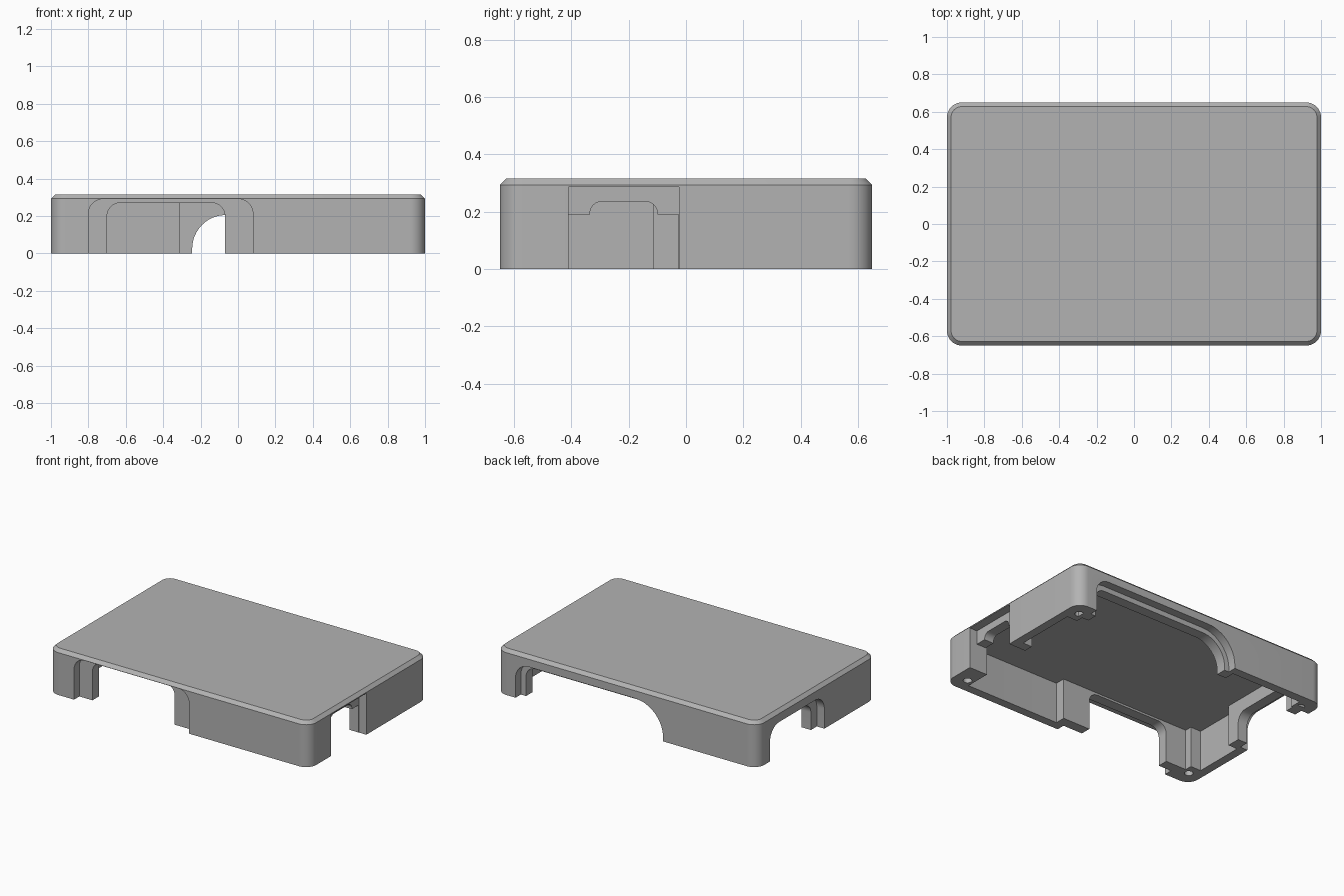
import bpy, bmesh, math
from mathutils import Vector

if "Cube" in bpy.data.objects:
    bpy.data.objects.remove(bpy.data.objects["Cube"])

grey = bpy.data.materials.new("plain_grey")
grey.diffuse_color = (0.45, 0.45, 0.45, 1)
grey.use_nodes = True
grey.node_tree.nodes["Principled BSDF"].inputs["Base Color"].default_value = grey.diffuse_color


def finish(name, bm):
    bmesh.ops.recalc_face_normals(bm, faces=bm.faces)
    me = bpy.data.meshes.new(name)
    bm.to_mesh(me)
    bm.free()
    me.materials.append(grey)
    ob = bpy.data.objects.new(name, me)
    bpy.context.collection.objects.link(ob)
    return ob


def rounded_ring(hx, hy, r, n=10):
    pts = []
    for k, (sx, sy) in enumerate([(1, 1), (-1, 1), (-1, -1), (1, -1)]):
        for i in range(n + 1):
            a = math.radians(90 * k + 90 * i / n)
            pts.append((sx * (hx - r) + r * math.cos(a), sy * (hy - r) + r * math.sin(a)))
    return pts


def loft(name, rings):
    """Stack rounded rectangles given as (half x, half y, radius, z)."""
    bm = bmesh.new()
    loops = [[bm.verts.new((x, y, z)) for x, y in rounded_ring(hx, hy, r)] for hx, hy, r, z in rings]
    n = len(loops[0])
    for a, b in zip(loops, loops[1:]):
        for i in range(n):
            bm.faces.new((a[i], a[(i + 1) % n], b[(i + 1) % n], b[i]))
    bm.faces.new(loops[0])
    bm.faces.new(loops[-1])
    return finish(name, bm)


def arch(u0, u1, base, top, r0, r1, n=12):
    """Arch outline from lower left to lower right, with rounded upper corners."""
    pts = [(u0, base)]
    for cu, r, start in [(u0 + r0, r0, 180), (u1 - r1, r1, 90)]:
        steps = n if r > 0 else 0
        for i in range(steps + 1):
            a = math.radians(start - 90 * i / max(steps, 1))
            pts.append((cu + r * math.cos(a), top - r + r * math.sin(a)))
    return pts + [(u1, base)]


def extrude(name, pts, axis, d0, d1):
    """Extrude a (u, z) outline along x or y between d0 and d1."""
    bm = bmesh.new()
    co = [(u, d0, z) if axis == 'y' else (d0, u, z) for u, z in pts]
    face = bm.faces.new([bm.verts.new(c) for c in co])
    out = bmesh.ops.extrude_face_region(bm, geom=[face])
    shift = Vector((0, d1 - d0, 0)) if axis == 'y' else Vector((d1 - d0, 0, 0))
    bmesh.ops.translate(bm, vec=shift, verts=[v for v in out['geom'] if isinstance(v, bmesh.types.BMVert)])
    return finish(name, bm)


def box(name, x0, x1, y0, y1, z0, z1):
    return extrude(name, [(x0, z0), (x0, z1), (x1, z1), (x1, z0)], 'y', y0, y1)


def cut(ob, cutter):
    m = ob.modifiers.new("cut", 'BOOLEAN')
    m.object, m.operation, m.solver = cutter, 'DIFFERENCE', 'EXACT'
    bpy.context.view_layer.objects.active = ob
    bpy.ops.object.modifier_apply(modifier=m.name)


def collar(name, axis, d0, d1, u0, u1, opening):
    """Inner frame around an opening, hanging from the lid."""
    pts = [(u1, 0), (u1, 0.29), (u0, 0.29), (u0, 0)] + opening
    return extrude(name, pts, axis, d0, d1)


cutters = []

# Chamfered outer shell
shell = loft("shell", [(1, 0.65, 0.08, 0), (1, 0.65, 0.08, 0.293), (0.978, 0.628, 0.058, 0.315)])
cutters.append(loft("cavity_cutter", [(0.94, 0.59, 0.03, -0.1), (0.94, 0.59, 0.03, 0.284)]))

# Openings through the four walls
cutters.append(extrude("front_cutter", arch(-0.8, 0.08, -0.1, 0.291, 0.08, 0.08), 'y', -0.7, -0.589))
cutters.append(extrude("back_cutter", arch(-0.28, 0.85, -0.1, 0.24, 0.215, 0.1), 'y', 0.589, 0.7))
cutters.append(extrude("left_cutter", arch(-0.085, 0.51, -0.1, 0.235, 0.1, 0.1), 'x', -1.05, -0.939))
cutters.append(extrude("right_cutter", arch(-0.41, -0.025, -0.1, 0.286, 0, 0), 'x', 0.939, 1.05))
for c in cutters:
    cut(shell, c)

# Inner collars behind the openings
collar("front_collar", 'y', -0.592, -0.52, -0.86, 0.14, arch(-0.7, -0.07, 0, 0.27, 0.07, 0.07))
collar("back_collar", 'y', 0.52, 0.592, -0.315, 0.89, arch(-0.245, 0.81, 0, 0.205, 0.18, 0.07))
collar("left_collar", 'x', -0.942, -0.87, -0.115, 0.55, arch(-0.02, 0.45, 0, 0.19, 0.07, 0.07))

# Notched panel hanging over the right opening
notch = arch(-0.335, -0.1, 0.19, 0.235, 0.04, 0.04)
extrude("right_panel", [(-0.025, 0.19), (-0.025, 0.29), (-0.41, 0.29), (-0.41, 0.19)] + notch, 'x', 0.87, 0.942)
box("right_jamb", 0.87, 0.942, -0.026, 0.04, 0, 0.29)

# Corner posts with round fixing holes
posts = [("front_right_post", 1, -1, 0.41), ("front_left_post", -1, -1, 0.47),
         ("back_right_post", 1, 1, 0.47), ("back_left_post", -1, 1, 0.51)]
for name, sx, sy, inner in posts:
    xs = sorted((sx * 0.86, sx * 0.945))
    ys = sorted((sy * inner, sy * 0.595))
    post = box(name, *xs, *ys, 0, 0.29)
    bm = bmesh.new()
    bmesh.ops.create_cone(bm, cap_ends=True, segments=24, radius1=0.028, radius2=0.028, depth=0.2)
    bmesh.ops.translate(bm, vec=(sx * 0.905, sy * 0.545, 0), verts=bm.verts)
    hole = finish(name + "_hole_cutter", bm)
    cut(post, hole)
    cutters.append(hole)

for c in cutters:
    bpy.data.objects.remove(c)

# Smooth the curves, keep the edges crisp
for ob in bpy.context.scene.objects:
    ob.select_set(True)
bpy.context.view_layer.objects.active = shell
bpy.ops.object.shade_smooth_by_angle(angle=math.radians(30))
